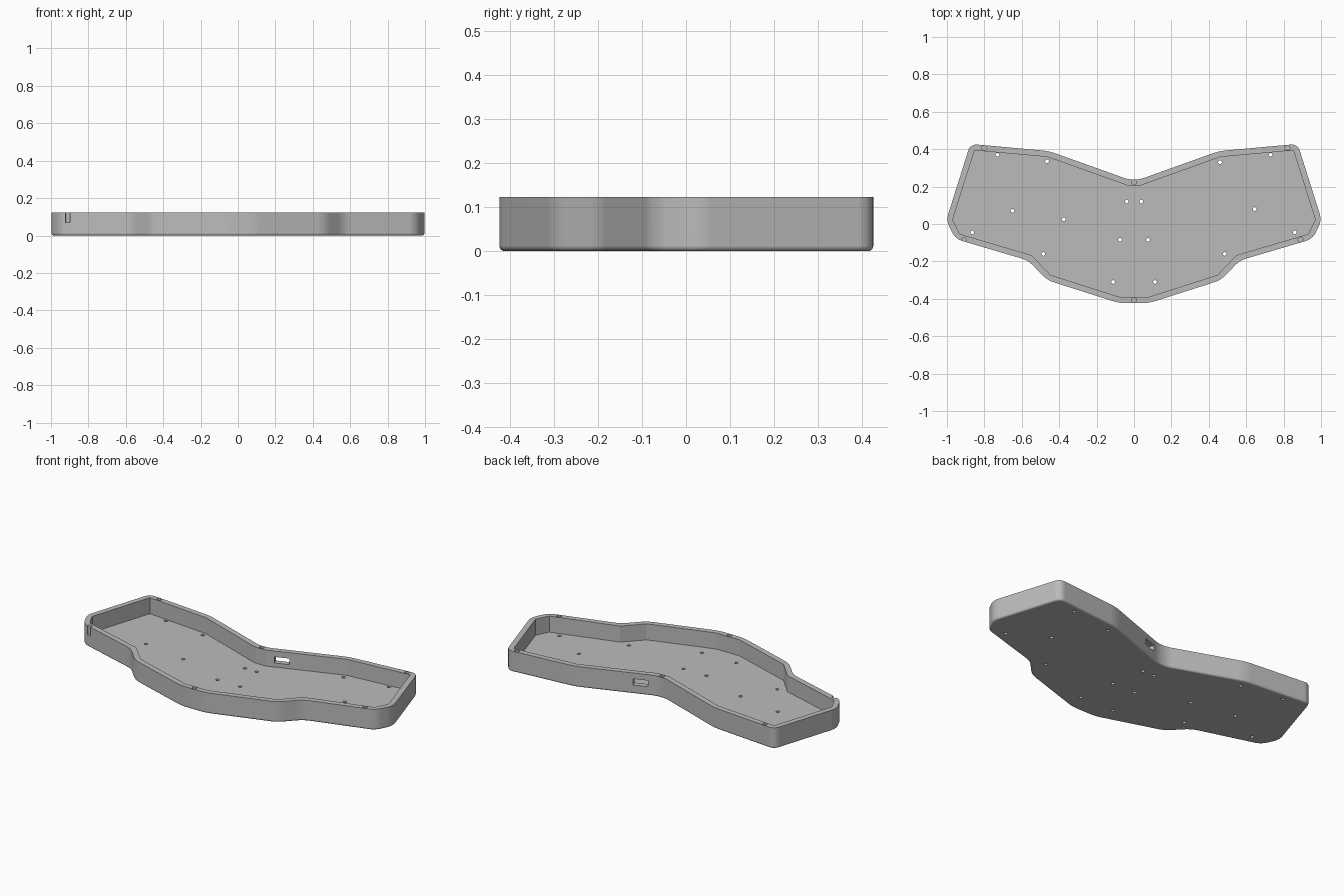
import bpy, bmesh, math
from mathutils import Vector, Matrix

if "Cube" in bpy.data.objects:
    bpy.data.objects.remove(bpy.data.objects["Cube"], do_unlink=True)

HEIGHT, WALL, FLOOR, ROUND = 0.123, 0.032, 0.028, 0.012

# One half of the tray outline, back centre round to front centre
half = [(0.03, 0.238), (0.455, 0.39), (0.875, 0.428), (1.004, 0.02),
        (0.955, -0.08), (0.565, -0.195), (0.465, -0.3), (0.08, -0.423)]
corners = [Vector(p) for p in half] + [Vector((-x, y)) for x, y in reversed(half)]


def fillet(points, reach, steps=8):
    """Round every corner of a closed outline."""
    out = []
    for i, p in enumerate(points):
        a, b = points[i - 1] - p, points[(i + 1) % len(points)] - p
        t = min(reach, a.length * 0.45, b.length * 0.45)
        start, end = p + a.normalized() * t, p + b.normalized() * t
        for k in range(steps + 1):
            u = k / steps
            out.append(start * (1 - u) ** 2 + p * 2 * u * (1 - u) + end * u * u)
    return out


def inset(points, distance):
    """Move a clockwise outline inwards by a distance."""
    out = []
    for i, p in enumerate(points):
        d1 = (p - points[i - 1]).normalized()
        d2 = (points[(i + 1) % len(points)] - p).normalized()
        n1, n2 = Vector((d1.y, -d1.x)), Vector((d2.y, -d2.x))
        out.append(p + (n1 + n2) * distance / (1 + n1.dot(n2)))
    return out


def make_object(name, bm):
    bmesh.ops.recalc_face_normals(bm, faces=bm.faces[:])
    mesh = bpy.data.meshes.new(name)
    bm.to_mesh(mesh)
    bm.free()
    obj = bpy.data.objects.new(name, mesh)
    bpy.context.collection.objects.link(obj)
    return obj


def loft(name, rings):
    """Solid through a stack of (outline, height) rings."""
    bm = bmesh.new()
    loops = [[bm.verts.new((p.x, p.y, z)) for p in pts] for pts, z in rings]
    for low, high in zip(loops, loops[1:]):
        for i in range(len(low)):
            bm.faces.new((low[i - 1], low[i], high[i], high[i - 1]))
    bm.faces.new(loops[0])
    bm.faces.new(loops[-1])
    return make_object(name, bm)


def cut(target, cutter):
    cutter.hide_render = True
    mod = target.modifiers.new("cut", "BOOLEAN")
    mod.operation, mod.solver, mod.object = "DIFFERENCE", "EXACT", cutter
    bpy.context.view_layer.objects.active = target
    bpy.ops.object.modifier_apply(modifier=mod.name)
    bpy.data.objects.remove(cutter, do_unlink=True)


# Outer shell with a rounded bottom edge
outline = fillet(corners, 0.04)
rings = []
for k in range(9):
    angle = math.pi / 2 * k / 8
    rings.append((inset(outline, ROUND * (1 - math.sin(angle))), ROUND * (1 - math.cos(angle))))
tray = loft("tray_case", rings + [(outline, HEIGHT)])

# Open cavity
pocket = inset(corners, WALL)
cut(tray, loft("cavity_cutter", [(pocket, FLOOR), (pocket, HEIGHT + 0.1)]))

# Floor mounting holes, rim screw holes and the cable port
floor_holes = [(-0.73, 0.37), (0.73, 0.37), (-0.465, 0.335), (0.46, 0.33),
               (-0.65, 0.07), (0.645, 0.08), (-0.375, 0.025),
               (-0.865, -0.045), (0.86, -0.045)]
for x, y in [(0.038, 0.12), (0.485, -0.16), (0.075, -0.085), (0.112, -0.31)]:
    floor_holes += [(x, y), (-x, y)]
rim_holes = [(-0.8, 0.406), (0.82, 0.408), (0, 0.223),
             (0, -0.407), (0.89, -0.083), (-0.91, -0.088)]

bm = bmesh.new()


def drill(x, y, radius, low, high):
    bmesh.ops.create_cone(bm, cap_ends=True, segments=24, radius1=radius, radius2=radius,
                          depth=high - low, matrix=Matrix.Translation((x, y, (low + high) / 2)))


for x, y in floor_holes:
    drill(x, y, 0.01, -0.02, FLOOR + 0.02)
for x, y in rim_holes:
    drill(x, y, 0.0135, 0.07, HEIGHT + 0.02)

a, b = corners[0], corners[1]
along = b - a
centre = a + along * 0.19
port = (Matrix.Translation((centre.x, centre.y, 0.07))
        @ Matrix.Rotation(math.atan2(along.y, along.x), 4, "Z")
        @ Matrix.Diagonal((0.084, 0.16, 0.036, 1)))
bmesh.ops.create_cube(bm, size=1, matrix=port)
cut(tray, make_object("hole_cutter", bm))

# Plain grey finish
grey = bpy.data.materials.new("plain_grey")
grey.use_nodes = True
colour = (0.5, 0.5, 0.5, 1)
grey.diffuse_color = colour
grey.node_tree.nodes["Principled BSDF"].inputs["Base Color"].default_value = colour
tray.data.materials.clear()
tray.data.materials.append(grey)

# Smooth rounded edges, crisp corners
bpy.ops.object.select_all(action="DESELECT")
tray.select_set(True)
bpy.context.view_layer.objects.active = tray
bpy.ops.object.shade_smooth_by_angle(angle=math.radians(13))
weighted = tray.modifiers.new("weighted_normals", "WEIGHTED_NORMAL")
weighted.keep_sharp = True
